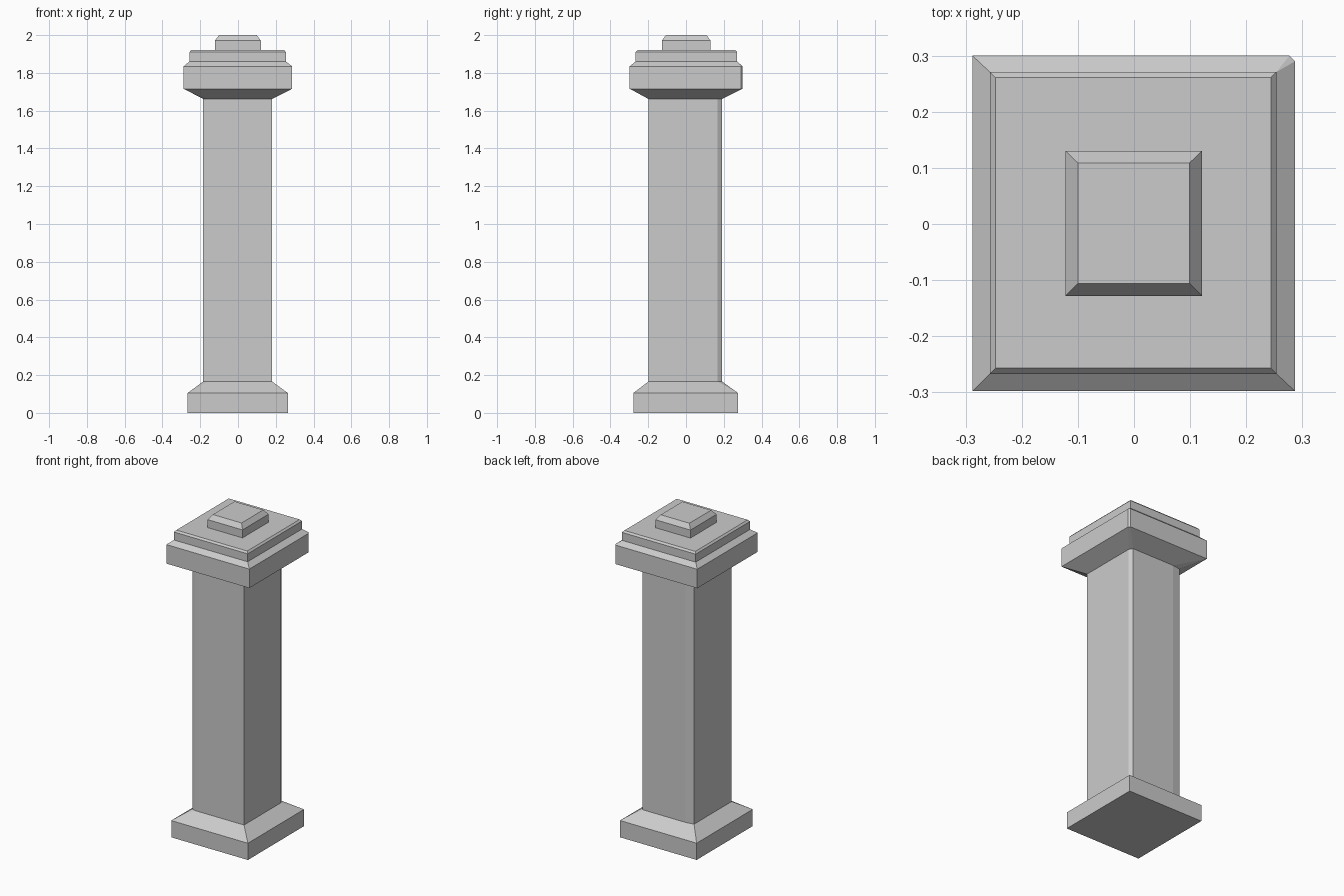
import bpy, bmesh

if "Cube" in bpy.data.objects:
    bpy.data.objects.remove(bpy.data.objects["Cube"])

NONE = (0, 0)
# corner cuts (dx, dy): front left, back right, back left; front right stays sharp
SHAFT_CUTS = ((0.024, 0.01), (0.015, 0.023), (0.055, 0.008))
SQUARE = (NONE, NONE, NONE)
CHIPPED = (NONE, (0.01, 0.01), NONE)


def ring(z, x0, x1, y0, y1, cuts=SQUARE):
    """Rectangular cross-section with optionally cut corners."""
    (ax, ay), (bx, by), (cx, cy) = cuts
    return [(x0 + ax, y0, z), (x1, y0, z),
            (x1, y1 - by, z), (x1 - bx, y1, z),
            (x0 + cx, y1, z), (x0, y1 - cy, z), (x0, y0 + ay, z)]


def loft(name, sections, bottom=False, top=False):
    bm = bmesh.new()
    rings = [[bm.verts.new(p) for p in ring(*s)] for s in sections]
    for a, b in zip(rings, rings[1:]):
        n = len(a)
        for i in range(n):
            j = (i + 1) % n
            bm.faces.new((a[i], a[j], b[j], b[i]))
    if bottom:
        bm.faces.new(rings[0][::-1])
    if top:
        bm.faces.new(rings[-1])
    bmesh.ops.remove_doubles(bm, verts=bm.verts[:], dist=0.0005)
    mesh = bpy.data.meshes.new(name)
    bm.to_mesh(mesh)
    bm.free()
    obj = bpy.data.objects.new(name, mesh)
    bpy.context.collection.objects.link(obj)
    return obj


shaft = (-0.184, 0.181, -0.199, 0.191)

# plinth with sloped top
loft("base", [
    (0.0, -0.267, 0.264, -0.279, 0.276),
    (0.105, -0.267, 0.264, -0.279, 0.276),
    (0.166, *shaft, SHAFT_CUTS),
], bottom=True)

# square shaft with worn corners
loft("shaft", [
    (0.166, *shaft, SHAFT_CUTS),
    (1.662, *shaft, SHAFT_CUTS),
])

# flared capital and stepped slab
loft("capital", [
    (1.662, *shaft, SHAFT_CUTS),
    (1.716, -0.288, 0.287, -0.298, 0.3, CHIPPED),
    (1.835, -0.288, 0.287, -0.298, 0.3, CHIPPED),
    (1.86, -0.257, 0.254, -0.267, 0.271),
    (1.91, -0.257, 0.254, -0.267, 0.271),
    (1.921, -0.247, 0.244, -0.257, 0.261),
], top=True)

# small bevelled block on top
loft("finial", [
    (1.921, -0.122, 0.121, -0.128, 0.13),
    (1.971, -0.122, 0.121, -0.128, 0.13),
    (2.0, -0.1, 0.099, -0.106, 0.109),
], top=True)
